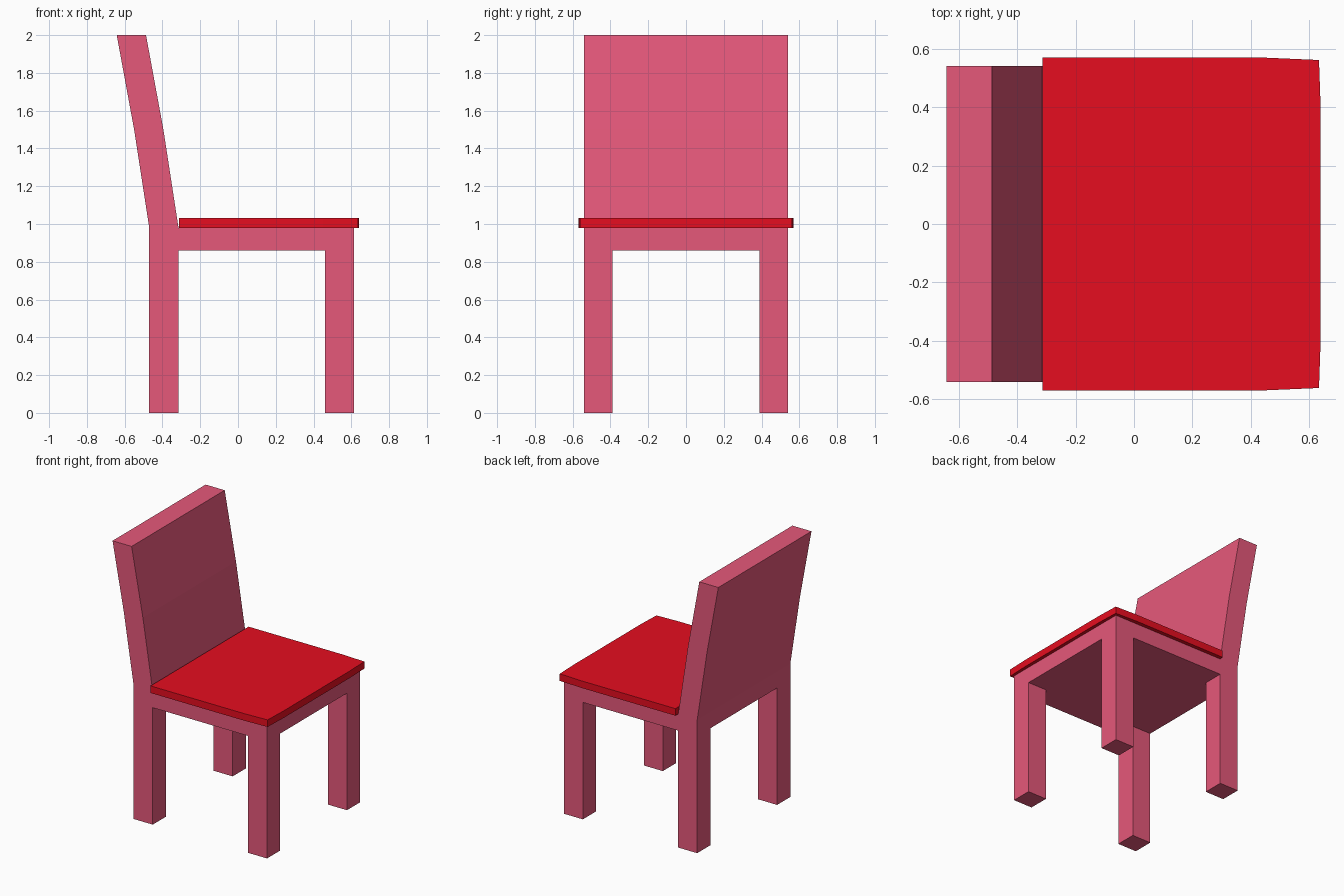
import bpy, bmesh
from mathutils import Vector

if "Cube" in bpy.data.objects:
    bpy.data.objects.remove(bpy.data.objects["Cube"])


def material(name, color):
    mat = bpy.data.materials.new(name)
    mat.diffuse_color = (*color, 1)
    mat.use_nodes = True
    mat.node_tree.nodes["Principled BSDF"].inputs["Base Color"].default_value = mat.diffuse_color
    return mat


def make_object(name, bm, mat):
    bmesh.ops.recalc_face_normals(bm, faces=bm.faces[:])
    mesh = bpy.data.meshes.new(name)
    bm.to_mesh(mesh)
    bm.free()
    mesh.materials.append(mat)
    obj = bpy.data.objects.new(name, mesh)
    bpy.context.collection.objects.link(obj)
    return obj


def extrude(bm, faces, offset):
    """Extrude a face region and move its new cap."""
    new = bmesh.ops.extrude_face_region(bm, geom=faces)["geom"]
    verts = [g for g in new if isinstance(g, bmesh.types.BMVert)]
    bmesh.ops.translate(bm, verts=verts, vec=Vector(offset))
    return [g for g in new if isinstance(g, bmesh.types.BMFace)]


# Frame: a 3 x 3 slab with legs pulled from the corners and the back from the rear row
XS = (-0.47, -0.315, 0.46, 0.615)
YS = (-0.541, -0.388, 0.388, 0.541)
bm = bmesh.new()
grid = [[bm.verts.new((x, y, 0.86)) for y in YS] for x in XS]
under = {(i, j): bm.faces.new((grid[i][j], grid[i + 1][j], grid[i + 1][j + 1], grid[i][j + 1]))
         for i in range(3) for j in range(3)}
top = extrude(bm, list(under.values()), (0, 0, 0.12))

# Four legs
extrude(bm, [under[i, j] for i in (0, 2) for j in (0, 2)], (0, 0, -0.86))

# Backrest, leaning back with a slight bend halfway
back = [f for f in top if f.calc_center_median().x < XS[1]]
back = extrude(bm, back, (-0.08, 0, 0.52))
extrude(bm, back, (-0.092, 0, 0.5))
make_object("chair_frame", bm, material("pink_paint", (0.787, 0.098, 0.195)))

# Seat: board with a gently bowed front edge
half = [(-0.313, 0.57), (0.45, 0.57), (0.634, 0.562), (0.64, 0.39)]
outline = half + [(x, -y) for x, y in reversed(half)]
bm = bmesh.new()
face = bm.faces.new([bm.verts.new((x, y, 0.98)) for x, y in outline])
extrude(bm, [face], (0, 0, 0.052))
make_object("seat", bm, material("red_paint", (0.787, 0.004, 0.014)))
